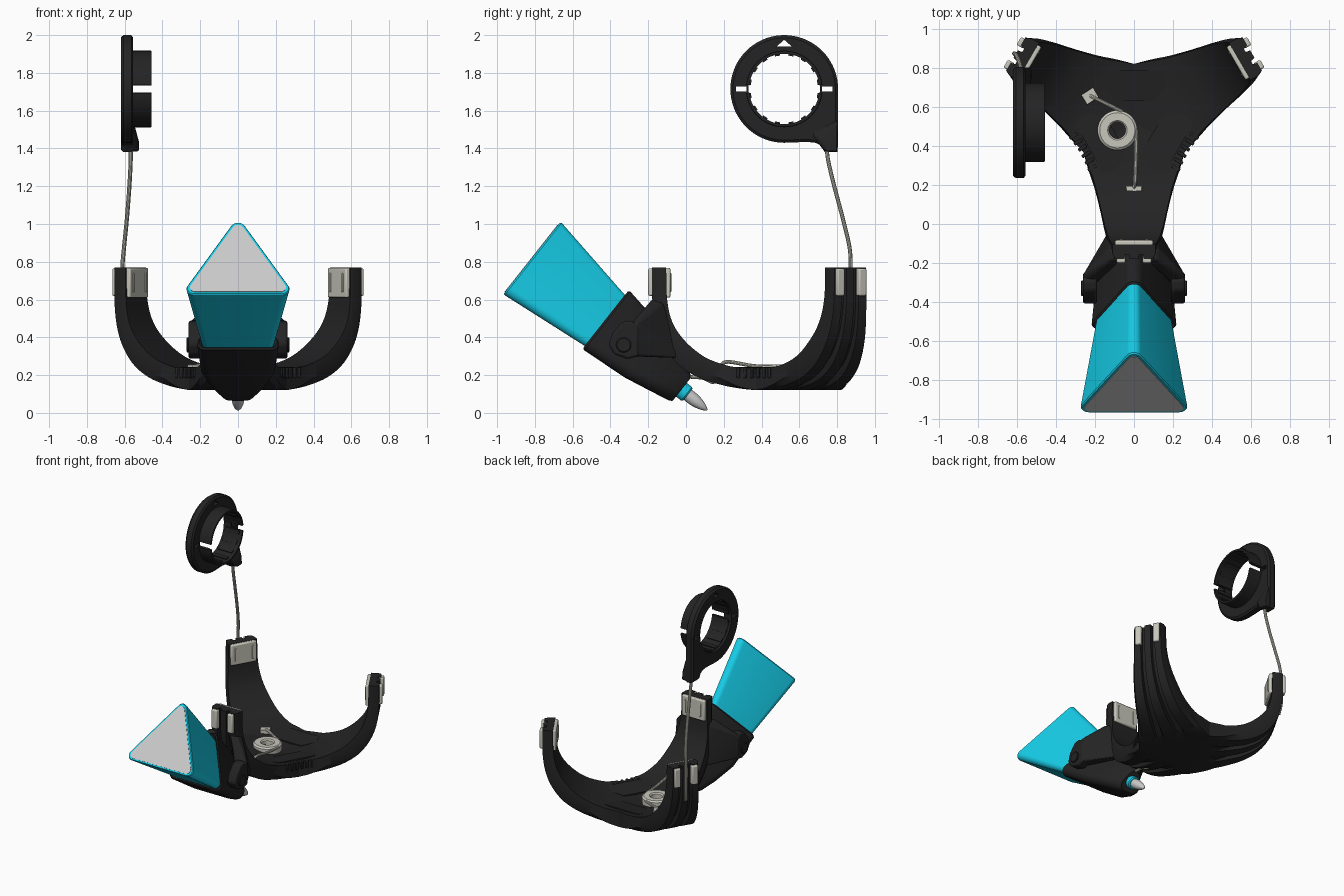
import bpy, bmesh, math
from math import sin, cos, pi, radians, atan2
from mathutils import Vector

if "Cube" in bpy.data.objects:
    bpy.data.objects.remove(bpy.data.objects["Cube"])


def material(name, r, g, b):
    m = bpy.data.materials.new(name)
    m.diffuse_color = (r, g, b, 1)
    m.use_nodes = True
    m.node_tree.nodes["Principled BSDF"].inputs["Base Color"].default_value = m.diffuse_color
    return m


DARK = material("dark_plastic", .018, .017, .018)
TEAL = material("teal_plastic", .008, .62, .82)
PALE = material("pale_pad", .58, .57, .5)
GREY = material("end_grey", .55, .55, .55)


def finish(name, bm, mat, bevel=0):
    bmesh.ops.remove_doubles(bm, verts=bm.verts[:], dist=1e-4)
    bmesh.ops.recalc_face_normals(bm, faces=bm.faces[:])
    me = bpy.data.meshes.new(name)
    bm.to_mesh(me)
    bm.free()
    ob = bpy.data.objects.new(name, me)
    bpy.context.collection.objects.link(ob)
    me.materials.append(mat)
    if bevel:
        md = ob.modifiers.new("bevel", 'BEVEL')
        md.width, md.segments = bevel, 2
    return ob


def hull(name, pts, mat, bevel=0):
    bm = bmesh.new()
    for p in pts:
        bm.verts.new(p)
    r = bmesh.ops.convex_hull(bm, input=bm.verts[:])
    bmesh.ops.delete(bm, geom=list({g for g in r["geom_interior"] if isinstance(g, bmesh.types.BMVert)}), context='VERTS')
    bmesh.ops.dissolve_limit(bm, angle_limit=.01, verts=bm.verts[:], edges=bm.edges[:])
    return finish(name, bm, mat, bevel)


def loft(name, rings, mat, closed=False):
    bm = bmesh.new()
    add_loft(bm, rings, closed)
    return finish(name, bm, mat)


def add_loft(bm, rings, closed=False, skip=(), caps=(True, True)):
    vs = [[bm.verts.new(p) for p in r] for r in rings]
    n = len(vs[0])
    for j in range(len(vs) if closed else len(vs) - 1):
        a, b = vs[j], vs[(j + 1) % len(vs)]
        for i in range(n):
            if (j, i) not in skip:
                k = (i + 1) % n
                bm.faces.new((a[i], a[k], b[k], b[i]))
    if not closed:
        if caps[0]:
            bm.faces.new(vs[0])
        if caps[1]:
            bm.faces.new(vs[-1])


def catmull(p, n):
    """Smooth resampling of a list of tuples."""
    q = [Vector(v) for v in p]
    q = [2 * q[0] - q[1]] + q + [2 * q[-1] - q[-2]]
    out = []
    for i in range(1, len(q) - 2):
        a, b, c, d = q[i - 1:i + 3]
        for k in range(n):
            t = k / n
            out.append(.5 * (2 * b + (c - a) * t + (2 * a - 5 * b + 4 * c - d) * t * t + (3 * b - a - 3 * c + d) * t ** 3))
    return out + [q[-2]]


def wire(name, pts, rad):
    path = catmull(pts, 8)
    rings = []
    for i, p in enumerate(path):
        d = (path[min(i + 1, len(path) - 1)] - path[max(i - 1, 0)]).normalized()
        u = d.cross(Vector((.9, .3, .2))).normalized()
        v = d.cross(u)
        rings.append([p + rad * (cos(k * pi / 5) * u + sin(k * pi / 5) * v) for k in range(10)])
    return loft(name, rings, PALE)


# three-armed cradle: polar frame about its hub
HUB_Y = .52
ARMS = [radians(a) for a in (-90, 30, 150)]


def polar(a, r, s, z):
    return (r * cos(a) - s * sin(a), HUB_Y + r * sin(a) + s * cos(a), z)


# stations: inner r, inner z, outer r, outer z, half width, shaping
stations = [(.15, .235, .15, .12, .26, 0), (.22, .24, .24, .13, .235, .2), (.3, .25, .34, .15, .205, .7),
            (.42, .295, .46, .19, .175, 1), (.52, .375, .57, .265, .152, 1), (.59, .475, .655, .39, .13, 1),
            (.62, .6, .695, .55, .114, 1), (.625, .77, .70, .77, .11, 1)]
prof = [(0, .19, 0, .12, 0, 0)] + [tuple(v) for v in catmull(stations, 4)]
half = [(1, .6), (.88, 1), (.46, 1), (.42, .68), (.24, .68), (.2, 1)]
section = [(-1, 0), (0, 0), (1, 0)] + half + [(-s, k) for s, k in reversed(half)]
bm = bmesh.new()
for a in ARMS:
    rings = []
    for ri, zi, ro, zo, w, c in prof:
        ring = []
        for s, k in section:
            kk = 1 - (1 - k) * c if k else 0
            z = zi + (zo - zi) * kk
            if (s, k) == (0, 0) and w:
                z -= .023 * (1 - c)
            ring.append(polar(a, ri + (ro - ri) * kk, s * w, z))
        rings.append(ring)
    add_loft(bm, rings, skip={(0, 2), (0, len(section) - 1)}, caps=(False, True))
finish("cradle_body", bm, DARK)

# contact pads on each arm: one inner plate, two outer strips
for n, a in enumerate(ARMS):
    hull(f"inner_pad_{n}", [polar(a, r, s, z) for r in (.603, .635) for s in (-.098, .098) for z in (.61, .768)], PALE, .008)
    for m in (-1, 1):
        hull(f"pad_slit_{n}_{m}", [polar(a, r, m * .065 + s, z) for r in (.598, .61) for s in (-.006, .006)
                                   for z in (.64, .74)], PALE, .003)
        hull(f"outer_pad_{n}_{m}", [polar(a, r, m * .067 + s, z) for r in (.68, .72) for s in (-.023, .023)
                                    for z in (.62, .765)], PALE, .008)

# raised panels between the arms, and grip ribs on the two side edges
for n, a in enumerate(a + pi / 3 for a in ARMS):
    outline = [(.11, -.1), (.2, -.17), (.265, -.14), (.265, .14), (.2, .17), (.11, .1)]
    loft(f"hub_panel_{n}", [[polar(a, d, s, .19 + .15 * d + h) for d, s in outline] for h in (-.02, .012)], DARK)
    if n != 1:
        for i in range(6):
            s = (i - 2.5) * .038
            hull(f"grip_rib_{n}_{i}", [polar(a, d + s * s, s + e, z) for d in (.27, .318) for e in (-.009, .009)
                                       for z in (.185, .24)], DARK, .004)

# coil spring with its two wire legs
cx, cy = -.085, .48
lathe = [(.042, .2), (.042, .245), (.05, .255), (.09, .255), (.102, .245), (.102, .2)]
loft("coil_spring", [[(cx + r * cos(t), cy + r * sin(t), z) for r, z in lathe]
                     for t in (i * 2 * pi / 40 for i in range(40))], PALE, True)
wire("coil_leg_front", [(.012, .48, .24), (.01, .35, .25), (.005, .22, .27), (0, .18, .24), (0, .15, .165),
                        (0, .09, .185), (0, .03, .19), (0, -.05, .2)], .01)
wire("coil_leg_back", [(-.06, .575, .24), (-.13, .61, .245), (-.22, .655, .25), (-.235, .665, .2)], .01)
hull("leg_clip_back", [(-.225 + i * .03 - j * .015, .655 + i * .02 + j * .025, z) for i in (-1, 1) for j in (-1, 1)
                       for z in (.2, .255)], PALE, .004)
hull("leg_clip_front", [(x, y, z) for x in (-.04, .04) for y in (.165, .195) for z in (.22, .262)], PALE, .004)


# tilted handle: t runs back from the tip, u is its own up direction
def tilt(x, t, u):
    return (x, .11 - t * .785 + u * .62, .01 + t * .62 + u * .785)


def tri_ring(t, u0, u1, w, r, n=7):
    nrm = atan2(w - r, u1 - u0 - 2 * r)
    corners = [(w - r, u0 + r, -pi / 2, nrm), (0, u1 - r, nrm, pi - nrm), (r - w, u0 + r, pi - nrm, 1.5 * pi)]
    return [tilt(x + r * cos(b + (e - b) * i / n), t, u + r * sin(b + (e - b) * i / n))
            for x, u, b, e in corners for i in range(n + 1)]


loft("handle_prism", [tri_ring(.69, -.127, .208, .19, .035), tri_ring(1.22, -.182, .306, .273, .04),
                      tri_ring(1.228, -.178, .3, .268, .036)], TEAL)
loft("handle_end", [tri_ring(1.2, -.168, .284, .254, .03), tri_ring(1.231, -.168, .284, .254, .03)], GREY)
loft("handle_cowl", [tri_ring(.68, -.12, .2, .18, .035), tri_ring(.72, -.142, .236, .208, .04),
                     tri_ring(.71, -.15, .246, .217, .045), tri_ring(.45, -.13, .2, .195, .05),
                     tri_ring(.29, -.1, .14, .14, .05), tri_ring(.19, -.08, .1, .09, .05),
                     tri_ring(.175, -.07, .085, .075, .05)], DARK)


def tip_lathe(name, pts, mat):
    loft(name, [[tilt(r * cos(i * pi / 12), t, .005 + r * sin(i * pi / 12)) for i in range(24)] for t, r in pts], mat)


tip_lathe("tip_collar", [(.22, .046), (.14, .046), (.132, .04)], TEAL)
tip_lathe("tip_point", [(.15, .034), (.09, .034), (.06, .029), (.03, .02), (.01, .01), (.002, .003)], GREY)

# yoke ears and pivot bosses, one set each side
ear = [(-.39, .42), (-.41, .36), (-.38, .31), (-.31, .285), (-.25, .3), (-.25, .46), (-.29, .49), (-.34, .48)]
for m, side in ((1, "right"), (-1, "left")):
    hull(f"yoke_ear_{side}", [(m * x, y, z) for y, z in ear for x in (.19, .262)], DARK, .012)
    root = [(m * x, y, z) for x in (.19, .26) for y, z in ((-.26, .305), (-.26, .48), (-.3, .46), (-.3, .3))]
    hull(f"yoke_web_{side}", root + [(m * x, y, z) for x in (.06, .12) for y, z in
                                     ((-.02, .29), (-.06, .4), (-.12, .58), (-.18, .6))], DARK, .01)
    loft(f"pivot_boss_{side}", [[(m * x, -.33 + r * cos(i * pi / 12), .36 + r * sin(i * pi / 12)) for i in range(24)]
                                for x, r in ((.24, .04), (.268, .04), (.272, .035))], DARK)

# ring flange with a corner tab
RY, RZ = .52, 1.715
outer = [(.285 * cos(radians(t)), .285 * sin(radians(t))) for t in range(0, 271, 5)]
outer += [(.06, -.283), (.12, -.28), (.165, -.285), (.195, -.3), (.215, -.335), (.282, -.335), (.285, -.28),
          (.285, -.2), (.285, -.13), (.285, -.06)]
rings = []
for y, z in outer:
    a = atan2(z, y)
    iy, iz = .19 * cos(a), .19 * sin(a)
    rings.append([(-.605, RY + y, RZ + z), (-.565, RY + y, RZ + z), (-.555, RY + y * .95, RZ + z * .95),
                  (-.555, RY + iy, RZ + iz), (-.618, RY + iy, RZ + iz), (-.62, RY + y * .96, RZ + z * .96)])
flange = loft("ring_flange", rings, DARK, True)

# slots and pointer window through the flange
cutters = [hull("slot_cutter", [(x, RY + m * y, RZ + z) for x in (-.7, -.5) for y in (.2, .256) for z in (-.014, .014)], DARK)
           for m in (-1, 1)]
cutters.append(hull("window_cutter", [(x, RY + y, RZ + z) for x in (-.7, -.5)
                                      for y, z in ((-.04, .225), (.04, .225), (0, .26))], DARK))
bpy.context.view_layer.objects.active = flange
for c in cutters:
    md = flange.modifiers.new("cut", 'BOOLEAN')
    md.object, md.operation, md.solver = c, 'DIFFERENCE', 'EXACT'
    bpy.ops.object.modifier_apply(modifier=md.name)
    bpy.data.objects.remove(c)

# split collar with inner teeth
for m, side in ((0, "upper"), (pi, "lower")):
    rings = []
    for i in range(33):
        a = m + radians(6 + i * 168 / 32)
        rings.append([(x, RY + r * cos(a), RZ + r * sin(a)) for r, x in
                      ((.186, -.6), (.186, -.457), (.2, -.457), (.203, -.462), (.203, -.6))])
    loft(f"ring_collar_{side}", rings, DARK)
for i in range(16):
    a = (i + .5) * pi / 8
    hull(f"ring_tooth_{i}", [(x, RY + r * cos(a) - s * sin(a), RZ + r * sin(a) + s * cos(a))
                             for x in (-.6, -.48) for r in (.178, .192) for s in (-.014, .014)], DARK)

# tab boss and wire stem down to the arm groove
hull("ring_tab_boss", [(-.6, .735, 1.382), (-.6, .803, 1.382), (-.525, .74, 1.385), (-.525, .8, 1.385),
                       (-.53, .71, 1.45), (-.525, .8, 1.44), (-.56, .66, 1.48), (-.555, .8, 1.55), (-.6, .66, 1.48),
                       (-.6, .8, 1.55)], DARK, .008)
wire("ring_stem", [(-.568, .745, 1.42), (-.568, .752, 1.34), (-.575, .785, 1.2), (-.588, .83, 1.03), (-.603, .865, .88),
                   (-.612, .872, .77), (-.612, .873, .6), (-.6, .86, .5)], .011)

# smooth curved surfaces, keep hard edges
bpy.ops.object.select_all(action='DESELECT')
for o in bpy.context.scene.objects:
    o.select_set(True)
bpy.context.view_layer.objects.active = flange
bpy.ops.object.shade_smooth_by_angle()
